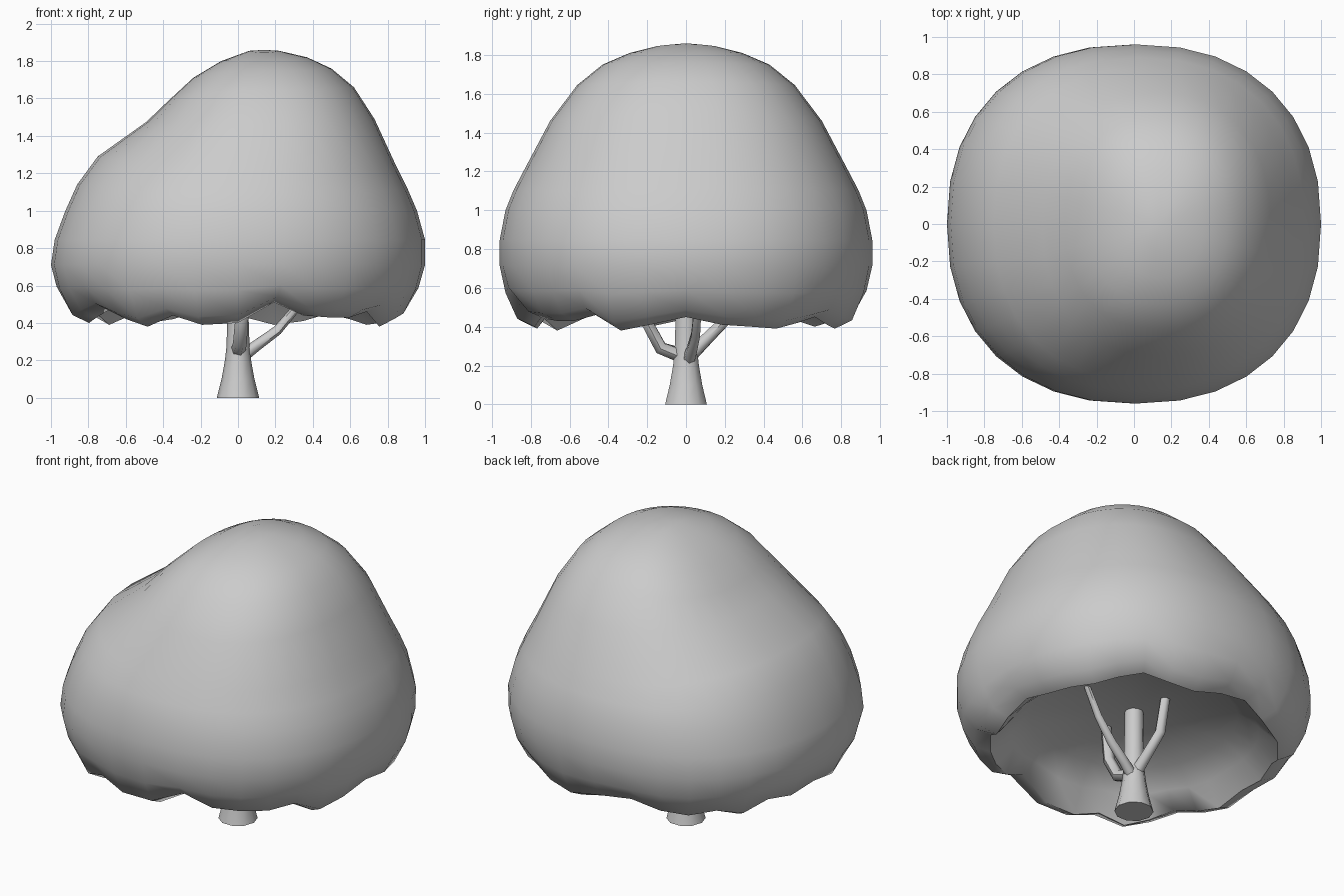
import bpy, bmesh
from math import sin, cos, pi, copysign, radians
from mathutils import Vector

if "Cube" in bpy.data.objects:
    bpy.data.objects.remove(bpy.data.objects["Cube"])


def finish(bm, name):
    bmesh.ops.recalc_face_normals(bm, faces=bm.faces)
    mesh = bpy.data.meshes.new(name)
    bm.to_mesh(mesh)
    bm.free()
    ob = bpy.data.objects.new(name, mesh)
    bpy.context.collection.objects.link(ob)
    bpy.ops.object.select_all(action='DESELECT')
    ob.select_set(True)
    bpy.context.view_layer.objects.active = ob
    bpy.ops.object.shade_smooth_by_angle(angle=radians(60))
    return ob


def bridge(bm, a, b):
    n = len(a)
    for i in range(n):
        j = (i + 1) % n
        bm.faces.new((a[i], a[j], b[j], b[i]))


def tube(name, path, sides=8):
    """Round limb through (x, y, z, radius) points."""
    bm = bmesh.new()
    pts = [Vector(p[:3]) for p in path]
    rings = []
    for k, p in enumerate(pts):
        d = (pts[min(k + 1, len(pts) - 1)] - pts[max(k - 1, 0)]).normalized()
        u = Vector((0, 1, 0)).cross(d).normalized()
        v = d.cross(u)
        r = path[k][3]
        rings.append([bm.verts.new(p + r * (u * cos(2 * pi * i / sides) + v * sin(2 * pi * i / sides)))
                      for i in range(sides)])
    for a, b in zip(rings, rings[1:]):
        bridge(bm, a, b)
    bm.faces.new(rings[0])
    bm.faces.new(rings[-1])
    return finish(bm, name)


# Canopy rows: left x, left z, right x, right z, half depth, depth z
ROWS = [
    (0.06, 1.855, 0.22, 1.855, 0.15, 1.845),
    (-0.09, 1.80, 0.37, 1.82, 0.29, 1.81),
    (-0.24, 1.71, 0.50, 1.76, 0.43, 1.75),
    (-0.37, 1.59, 0.62, 1.66, 0.56, 1.645),
    (-0.49, 1.475, 0.73, 1.49, 0.70, 1.46),
    (-0.75, 1.29, 0.85, 1.23, 0.835, 1.205),
    (-0.86, 1.14, 0.91, 1.11, 0.89, 1.10),
    (-0.925, 0.995, 0.957, 1.00, 0.93, 1.00),
    (-0.98, 0.845, 1.00, 0.845, 0.96, 0.845),
    (-1.00, 0.71, 1.00, 0.71, 0.96, 0.715),
    (-0.97, 0.59, 0.965, 0.58, 0.93, 0.58),
    (-0.90, 0.46, 0.90, 0.46, 0.87, 0.46),   # outer rim
    (-0.81, 0.42, 0.81, 0.42, 0.78, 0.42),   # rim bottom
    (-0.70, 0.53, 0.70, 0.53, 0.68, 0.53),   # inner lip
    (-0.58, 0.63, 0.58, 0.63, 0.57, 0.63),   # ceiling edge
]
WAVE_AMOUNT = {10: 0.25, 11: 0.9, 12: 1.0, 13: 0.3}
# Uneven hem heights, one per segment, starting at +x (hundredths)
HEM = [3, -1, -2, -3, 0, 3, -1, -3, 2, 5, 0, -2, 1, -3, 3, 0,
       2, -2, 1, 5, 0, -4, 2, -3, -2, 9, 2, 1, 1, 4, -4, -1]
N = 32


def soft(v, n=0.88):
    return copysign(abs(v) ** n, v)


bm = bmesh.new()
rings = []
for k, (xl, zl, xr, zr, hy, zy) in enumerate(ROWS):
    mid = 0.14 if k == 0 else (xl + xr) / 2
    ring = []
    for i in range(N):
        c, s = cos(2 * pi * i / N), sin(2 * pi * i / N)
        half = xr - mid if c > 0 else mid - xl
        zx = zr if c > 0 else zl
        z = zx * c * c + zy * s * s + WAVE_AMOUNT.get(k, 0) * HEM[i] / 100
        ring.append(bm.verts.new((mid + half * soft(c), hy * soft(s), z)))
    rings.append(ring)
for a, b in zip(rings, rings[1:]):
    bridge(bm, a, b)
# Crown top and underside centre
for ring, tip in ((rings[0], (0.14, 0, 1.86)), (rings[-1], (0, 0, 0.66))):
    v = bm.verts.new(tip)
    for i in range(N):
        bm.faces.new((ring[i], ring[(i + 1) % N], v))
finish(bm, "canopy")

# Trunk and branches
tube("trunk", [(0, 0, 0, 0.113), (0, 0, 0.10, 0.088), (0, 0, 0.20, 0.07),
               (0, 0, 0.27, 0.062), (0, 0, 0.42, 0.057), (0, 0, 0.68, 0.055)], 10)
tube("right_branch", [(0.02, 0.01, 0.22, 0.035), (0.10, 0.03, 0.28, 0.03),
                      (0.21, 0.05, 0.36, 0.026), (0.32, 0.06, 0.49, 0.022), (0.43, 0.08, 0.66, 0.018)], 6)
tube("front_branch", [(0, -0.02, 0.25, 0.04), (0.01, -0.13, 0.29, 0.037),
                      (0.02, -0.20, 0.42, 0.035), (0.02, -0.23, 0.68, 0.032)], 6)
tube("back_branch", [(0, 0.03, 0.26, 0.04), (-0.01, 0.11, 0.34, 0.035),
                     (-0.02, 0.21, 0.44, 0.033), (-0.03, 0.25, 0.68, 0.03)], 6)
